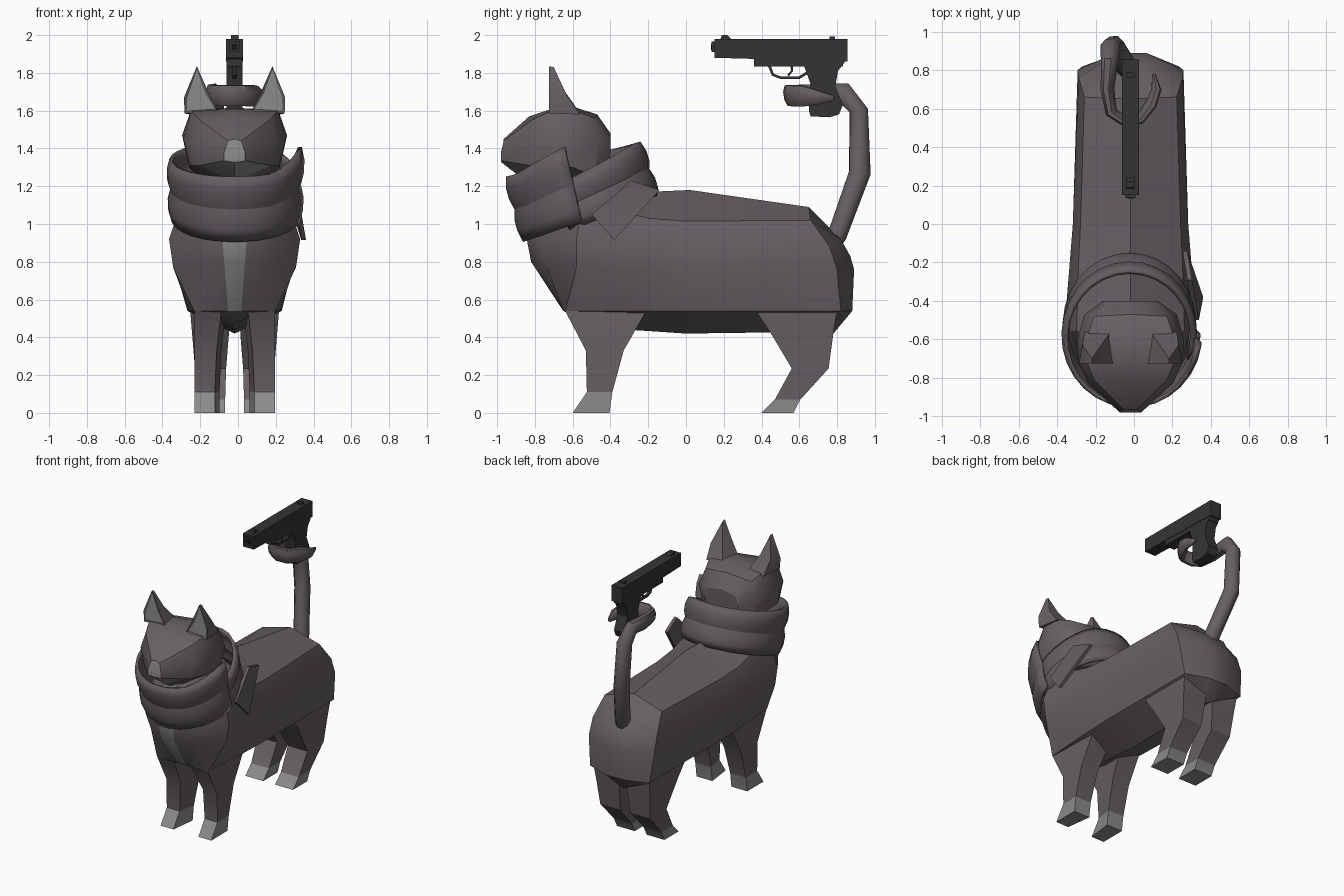
import bpy, bmesh, math
from mathutils import Vector

if "Cube" in bpy.data.objects:
    bpy.data.objects.remove(bpy.data.objects["Cube"])

CX = -0.018  # the animal's mid plane


def material(name, rgb):
    m = bpy.data.materials.new(name)
    m.use_nodes = True
    m.diffuse_color = (*rgb, 1)
    bsdf = m.node_tree.nodes["Principled BSDF"]
    bsdf.inputs["Base Color"].default_value = (*rgb, 1)
    bsdf.inputs["Roughness"].default_value = 0.8
    return m


FUR = material("grey fur", (0.135, 0.115, 0.127))
PALE = material("pale fur", (0.26, 0.26, 0.25))
SCARF = material("scarf grey", (0.127, 0.108, 0.12))
METAL = material("dark metal", (0.034, 0.034, 0.034))
BLACK = material("black hole", (0.008, 0.008, 0.008))


def finish(name, bm, mats, rule=None, angle=28):
    bmesh.ops.remove_doubles(bm, verts=bm.verts, dist=1e-5)
    bmesh.ops.recalc_face_normals(bm, faces=bm.faces)
    for f in bm.faces:
        if rule and rule(f.calc_center_median(), f.normal):
            f.material_index = 1
    bmesh.ops.translate(bm, verts=bm.verts, vec=(CX, 0, 0))
    me = bpy.data.meshes.new(name)
    bm.to_mesh(me)
    bm.free()
    ob = bpy.data.objects.new(name, me)
    for m in mats:
        me.materials.append(m)
    bpy.context.collection.objects.link(ob)
    bpy.ops.object.select_all(action='DESELECT')
    ob.select_set(True)
    bpy.context.view_layer.objects.active = ob
    bpy.ops.object.shade_smooth_by_angle(angle=math.radians(angle))
    return ob


def skin(name, rings, mats, rule=None, caps=True, closed=True, angle=28):
    """Join rings of points with quads; close the ends with ladders of quads."""
    bm = bmesh.new()
    vs = [[bm.verts.new(p) for p in r] for r in rings]
    n = len(rings[0])
    for a, b in zip(vs, vs[1:]):
        for i in range(n if closed else n - 1):
            j = (i + 1) % n
            bm.faces.new((a[i], a[j], b[j], b[i]))
    for r in (vs[0], vs[-1]) if caps else ():
        for i in range(n // 2):
            quad = list(dict.fromkeys((r[i], r[i + 1], r[n - i - 1], r[(n - i) % n])))
            bm.faces.new(quad)
    return finish(name, bm, mats, rule, angle)


def mirrored(half):
    """Full ring from a half that starts and ends on the mid plane."""
    return half + [(-x, y, z) for x, y, z in half[-2:0:-1]]


def tube(name, path, mat, sides):
    """Tube through (x, y, z, width, depth) points without twisting."""
    pts = [Vector(p[:3]) for p in path]
    tans = [(pts[min(i + 1, len(pts) - 1)] - pts[max(i - 1, 0)]).normalized() for i in range(len(pts))]
    u = Vector((1, 0, 0))
    rings = []
    for i, (p, t) in enumerate(zip(pts, tans)):
        if i:
            u = tans[i - 1].rotation_difference(t) @ u
        u = (u - t * u.dot(t)).normalized()
        v = t.cross(u)
        ring = []
        for k in range(sides):
            a = 2 * math.pi * (k + 0.5) / sides
            ring.append(p + u * math.cos(a) * path[i][3] + v * math.sin(a) * path[i][4])
        rings.append(ring)
    return skin(name, rings, [mat], angle=46 if sides > 4 else 28)


def prism(name, outline, half, mat):
    """Side outline in (y, z) given a width across x."""
    bm = bmesh.new()
    f = bm.faces.new([bm.verts.new((-half, y, z)) for y, z in outline])
    new = bmesh.ops.extrude_face_region(bm, geom=[f])["geom"]
    bmesh.ops.translate(bm, verts=[g for g in new if isinstance(g, bmesh.types.BMVert)], vec=(2 * half, 0, 0))
    bm.faces.new([v for v in f.verts]) if not f.is_valid else None
    return finish(name, bm, [mat])


def box(name, y0, y1, z0, z1, half, mat):
    return prism(name, [(y0, z0), (y1, z0), (y1, z1), (y0, z1)], half, mat)


# Body, from rump to chest
body = [
    [(0, .80, .94), (.10, .82, .92), (.10, .87, .83), (.08, .89, .76), (.08, .88, .54), (0, .78, .42)],
    [(0, .65, 1.09), (.24, .66, 1.02), (.27, .76, .88), (.275, .80, .76), (.25, .82, .54), (0, .74, .43)],
    [(0, .02, 1.18), (.26, 0, 1.015), (.30, 0, .88), (.30, 0, .74), (.25, 0, .54), (0, 0, .42)],
    [(0, -.2, 1.17), (.27, -.2, 1.03), (.32, -.25, .9), (.31, -.25, .75), (.24, -.3, .54), (0, -.3, .44)],
    [(0, -.36, 1.28), (.28, -.55, 1.12), (.347, -.58, .92), (.325, -.58, .77), (.215, -.64, .54), (0, -.5, .48)],
    [(0, -.6, 1.3), (.2, -.72, 1.15), (.22, -.77, .92), (.19, -.74, .78), (.12, -.65, .54), (0, -.56, .5)],
    [(0, -.7, 1.3), (.08, -.82, 1.15), (.065, -.845, .93), (.055, -.82, .80), (.035, -.645, .54), (0, -.6, .52)],
]
skin("body", [mirrored(r) for r in body], [FUR, PALE],
     lambda c, n: c.y < -.7 and abs(c.x) < .01 and c.z < 1.1)

# Head, from the back of the skull to the nose
head = [
    [(0, -.40, 1.48), (.12, -.40, 1.46), (.14, -.40, 1.38), (.12, -.41, 1.25), (0, -.42, 1.18)],
    [(0, -.47, 1.58), (.19, -.48, 1.56), (.24, -.47, 1.43), (.2, -.48, 1.25), (0, -.48, 1.15)],
    [(0, -.58, 1.615), (.23, -.6, 1.605), (.278, -.6, 1.47), (.24, -.6, 1.3), (0, -.6, 1.14)],
    [(0, -.71, 1.61), (.23, -.71, 1.60), (.27, -.72, 1.45), (.235, -.74, 1.31), (0, -.72, 1.16)],
    [(0, -.83, 1.57), (.19, -.81, 1.555), (.22, -.83, 1.44), (.19, -.83, 1.31), (0, -.84, 1.22)],
    [(0, -.965, 1.45), (.035, -.965, 1.44), (.055, -.98, 1.38), (.055, -.98, 1.335), (0, -.975, 1.325)],
]
skin("head", [mirrored(r) for r in head], [FUR, PALE],
     lambda c, n: c.y < -.85 and (n.z < -.3 or abs(c.x) < .01 and n.y < -.8), angle=34)

# Ears with a pale inset front
for side, s in (("left", 1), ("right", -1)):
    bm = bmesh.new()
    low = [(.265, -.725, 1.585), (.09, -.725, 1.60), (.11, -.57, 1.60), (.24, -.56, 1.58)]
    mid = [(.268, -.725, 1.67), (.14, -.725, 1.70), (.16, -.64, 1.70), (.25, -.63, 1.68)]
    a, b = [[bm.verts.new((s * x, y, z)) for x, y, z in r] for r in (low, mid)]
    tip = bm.verts.new((s * .2, -.725, 1.835))
    back = bm.verts.new((s * .2, -.70, 1.83))
    for i in range(1, 4):
        j = (i + 1) % 4
        bm.faces.new((a[i], a[j], b[j], b[i]))
    bm.faces.new((b[1], b[2], back, tip))
    bm.faces.new((b[2], b[3], back))
    bm.faces.new((b[3], b[0], tip, back))
    bm.faces.new(a)
    front = bm.faces.new((a[0], a[1], b[1], tip, b[0]))
    bmesh.ops.recalc_face_normals(bm, faces=bm.faces)
    bmesh.ops.inset_individual(bm, faces=[front], thickness=.017, depth=-.008)
    front.material_index = 1
    finish(side + "_ear", bm, [FUR, PALE])

# Legs: paw height, inner chamfer, then height, front y, back y, inner x, outer x
LEGS = {
    "front": (.11, .025, [(.60, -.60, -.23, .05, .20), (.54, -.64, -.21, .045, .213), (.33, -.53, -.33, .07, .213),
                          (.11, -.525, -.39, .08, .213), (0, -.6, -.405, .08, .213)]),
    "hind": (.07, 0, [(.60, .36, .80, .03, .235), (.54, .37, .80, .03, .235), (.42, .45, .78, .03, .225),
                      (.235, .56, .755, .045, .21), (.07, .47, .605, .05, .2), (0, .4, .57, .05, .2)]),
}
for kind, (paw, cut, rows) in LEGS.items():
    for side, s in (("left", 1), ("right", -1)):
        rings = [[(s * (x0 + cut), y0, z), (s * x1, y0, z), (s * x1, y1, z), (s * x0, y1, z)]
                 for z, y0, y1, x0, x1 in rows]
        skin(f"{kind}_{side}_leg", rings, [FUR, PALE], lambda c, n: c.z < paw)

# Tail, rising and curling round the grip
tube("tail", [(0, .76, .84, .04, .03), (-.01, .80, .94, .055, .055), (-.085, .92, 1.27, .055, .062),
              (-.105, .915, 1.6, .055, .052), (-.11, .84, 1.69, .045, .06), (-.12, .70, 1.685, .035, .06),
              (-.10, .58, 1.68, .03, .06), (-.04, .54, 1.68, .025, .06), (.05, .545, 1.68, .025, .06),
              (.105, .62, 1.678, .03, .06), (.135, .70, 1.67, .025, .04), (.12, .78, 1.665, .008, .015)], FUR, 8)

# Scarf: one folded band spiralling inwards over a full turn
turns, folds, rings = 30, 6, []
for i in range(turns + 1):
    t = i / turns
    a = math.radians(-8 - 372 * t)
    tuck = max(0, (t - .78) / .22)
    ring = []
    for j in range(folds + 1):
        v = j / folds
        r = .03 * (.5 - t) + (.009 if j % 3 else -.006)
        z = 1.03 + .31 * v + (.12 - .03 * v) * math.sin(a)
        z += .08 * v * max(0, 1 - 8 * t) - (.02 + .10 * v) * tuck
        ring.append(((.33 + .01 * v + r) * math.cos(a), -.5 - .09 * v + (.352 + r) * math.sin(a), z))
    rings.append(ring)
scarf = skin("scarf", rings, [SCARF], caps=False, closed=False, angle=25)
solid = scarf.modifiers.new("thickness", 'SOLIDIFY')
solid.thickness, solid.offset = .022, 0

# Loose scarf end on the left shoulder
end = [(.32, -.29, 1.23), (.295, -.14, 1.18), (.378, -.38, .915), (.355, -.50, 1.05)]
skin("scarf_end", [[(x + d, y, z) for x, y, z in end] for d in (-.025, 0)], [SCARF])

# Pistol
prism("pistol_slide", [(.15, 1.88), (.855, 1.86), (.855, 1.98), (.15, 1.98)], .045, METAL)
box("pistol_frame", .36, .83, 1.835, 1.89, .042, METAL)
prism("pistol_grip", [(.62, 1.85), (.66, 1.74), (.65, 1.6), (.66, 1.57), (.76, 1.565), (.81, 1.58),
                      (.83, 1.63), (.79, 1.73), (.805, 1.81), (.85, 1.87)], .042, METAL)
box("muzzle", .135, .16, 1.91, 1.965, .026, METAL)
box("muzzle_hole", .132, .136, 1.922, 1.952, .015, BLACK)
box("rear_sight", .76, .79, 1.97, 1.992, .02, METAL)
prism("front_sight", [(.18, 1.97), (.25, 1.97), (.22, 2.0), (.19, 2.0)], .02, METAL)
tube("trigger_guard", [(0, y, z, .014, .01) for y, z in
                       ((.44, 1.84), (.46, 1.79), (.50, 1.775), (.60, 1.775), (.64, 1.8))], METAL, 4)
tube("trigger", [(0, y, z, .01, .008) for y, z in ((.56, 1.84), (.56, 1.81), (.54, 1.785))], METAL, 4)
